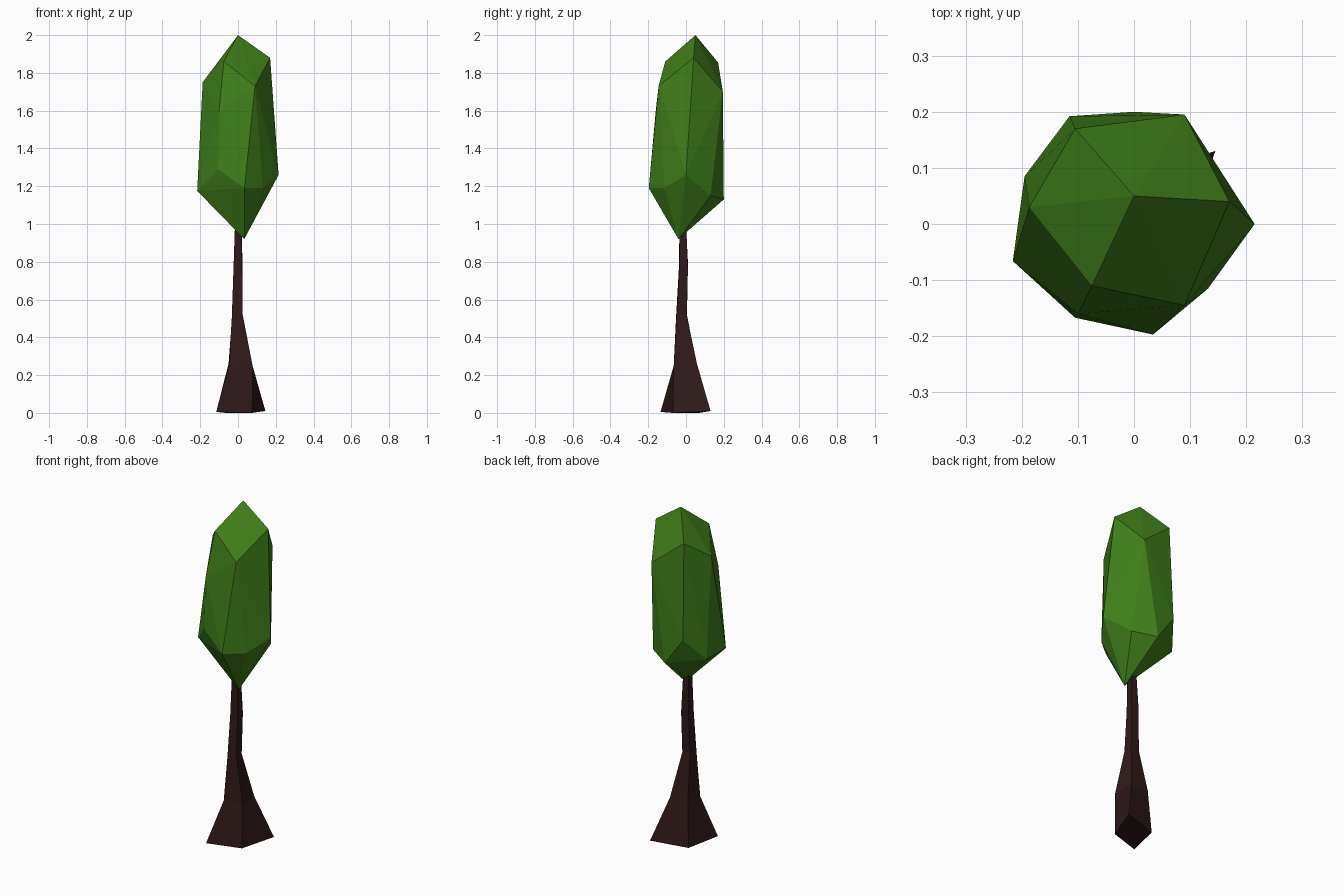
import bpy, bmesh


def material(name, color):
    m = bpy.data.materials.new(name)
    m.diffuse_color = (*color, 1)
    return m


def finish(name, bm, mat):
    bmesh.ops.recalc_face_normals(bm, faces=bm.faces)
    me = bpy.data.meshes.new(name)
    bm.to_mesh(me)
    bm.free()
    me.materials.append(mat)
    ob = bpy.data.objects.new(name, me)
    bpy.context.collection.objects.link(ob)
    return ob


# Crown: tall faceted hull around a few corner points
upper = [(0, .05, 2), (.17, .04, 1.88), (-.105, .17, 1.855), (-.075, -.11, 1.86),
         (.09, .195, 1.7), (-.187, .03, 1.75), (.09, -.145, 1.73), (-.1, -.16, 1.6)]
lower = [(-.105, -.167, 1.29), (-.216, -.066, 1.175), (.034, -.197, 1.19),
         (.132, -.115, 1.19), (.215, 0, 1.26), (.125, .13, 1.15), (0, .2, 1.13),
         (-.115, .192, 1.29), (-.195, .085, 1.16), (.033, -.04, .92)]
bm = bmesh.new()
for p in upper + lower:
    bm.verts.new(p)
bmesh.ops.convex_hull(bm, input=bm.verts)
finish("crown", bm, material("leaf_green", (.05, .21, .01)))

# Trunk: four-sided loft, flared at the base
rings = [
    [(.145, .13, .01), (.075, -.07, 0), (-.115, -.135, .005), (-.065, .07, 0)],
    [(.065, .058, .26), (.077, -.065, .25), (-.048, -.065, .25), (-.05, .055, .26)],
    [(.022, .003, .52), (.025, -.05, .52), (-.033, -.053, .5), (-.03, .005, .52)],
    [(.025, .01, .76), (.022, -.035, .76), (-.024, -.038, .76), (-.022, .01, .8)],
    [(.018, 0, 1.0), (.018, -.034, 1.0), (-.016, -.034, 1.0), (-.016, 0, 1.0)],
]
bm = bmesh.new()
loops = [[bm.verts.new(p) for p in r] for r in rings]
for a, b in zip(loops, loops[1:]):
    for i in range(4):
        j = (i + 1) % 4
        bm.faces.new((a[i], a[j], b[j], b[i]))
bm.faces.new(loops[0][::-1])
bm.faces.new(loops[-1])
finish("trunk", bm, material("bark_brown", (.03, .01, .01)))
